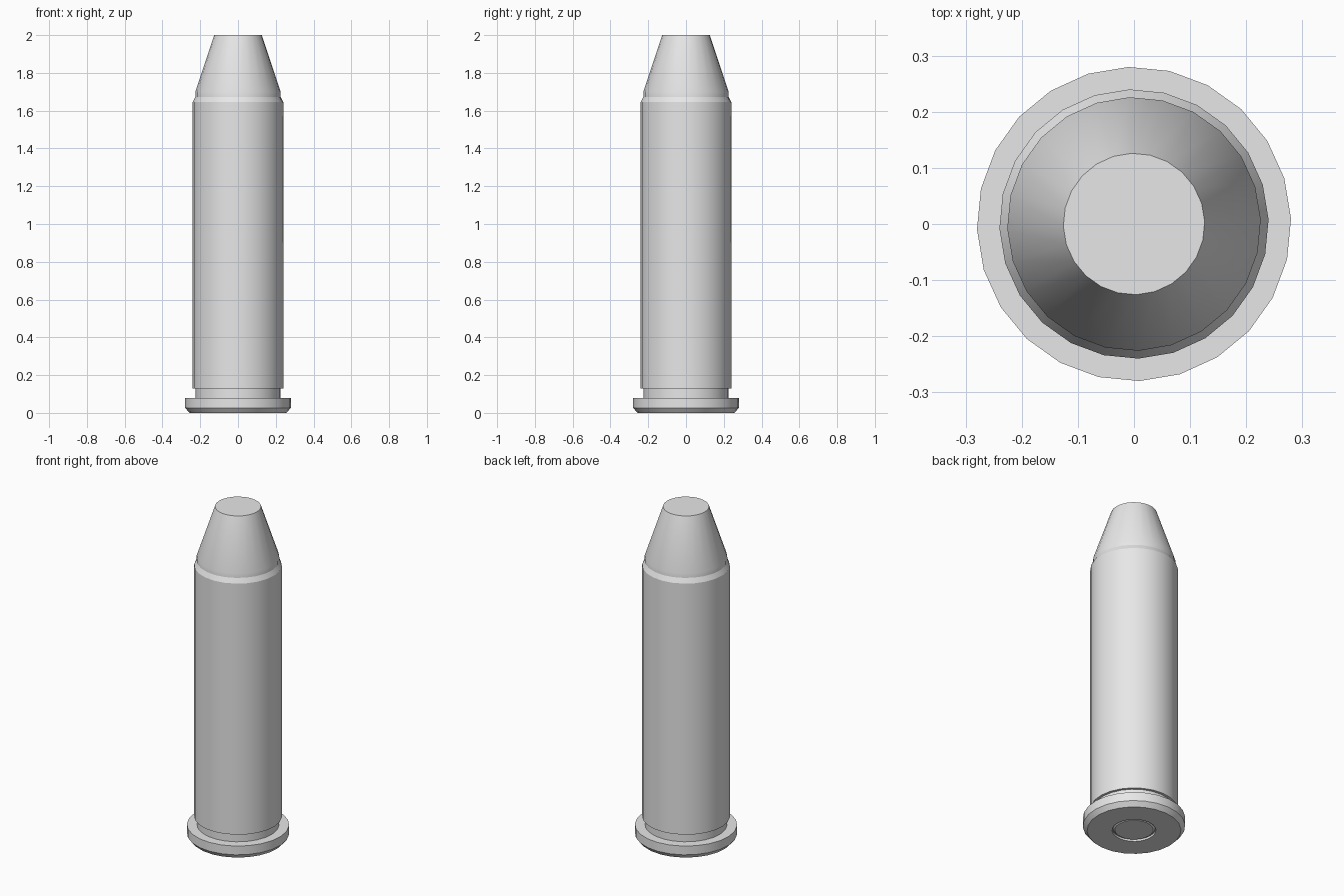
import bpy, math

SIDES = 24
TURN = math.radians(2)

if "Cube" in bpy.data.objects:
    bpy.data.objects.remove(bpy.data.objects["Cube"], do_unlink=True)

grey = bpy.data.materials.new("light grey metal")
grey.use_nodes = True
grey.diffuse_color = (0.8, 0.8, 0.8, 1)
grey.node_tree.nodes["Principled BSDF"].inputs["Base Color"].default_value = (0.8, 0.8, 0.8, 1)


def lathe(name, profile):
    """Spin (radius, height) points, listed bottom to top, and cap both ends."""
    verts = []
    for r, z in profile:
        for i in range(SIDES):
            a = TURN + 2 * math.pi * i / SIDES
            verts.append((r * math.cos(a), r * math.sin(a), z))
    faces = []
    for k in range(len(profile) - 1):
        for i in range(SIDES):
            j = (i + 1) % SIDES
            a, b = k * SIDES, (k + 1) * SIDES
            faces.append((a + i, a + j, b + j, b + i))
    last = (len(profile) - 1) * SIDES
    faces.append(tuple(reversed(range(SIDES))))
    faces.append(tuple(range(last, last + SIDES)))
    mesh = bpy.data.meshes.new(name)
    mesh.from_pydata(verts, [], faces)
    mesh.materials.append(grey)
    obj = bpy.data.objects.new(name, mesh)
    bpy.context.collection.objects.link(obj)
    bpy.ops.object.select_all(action="DESELECT")
    obj.select_set(True)
    bpy.context.view_layer.objects.active = obj
    bpy.ops.object.shade_smooth_by_angle(angle=math.radians(20))
    return obj


# Casing: primer pocket, bevelled rim, extractor groove, straight wall, crimped mouth
lathe("casing", [
    (0.12, 0.012), (0.12, 0.0), (0.257, 0.0), (0.28, 0.027), (0.28, 0.08),
    (0.225, 0.08), (0.225, 0.13), (0.24, 0.13), (0.24, 1.645), (0.225, 1.675),
])

# Flat-nosed tip seated in the mouth
lathe("tip", [(0.226, 1.66), (0.226, 1.7), (0.126, 2.0)])

# Primer disc sunk in the base
lathe("primer", [(0.105, 0.003), (0.115, 0.012), (0.115, 0.03)])
